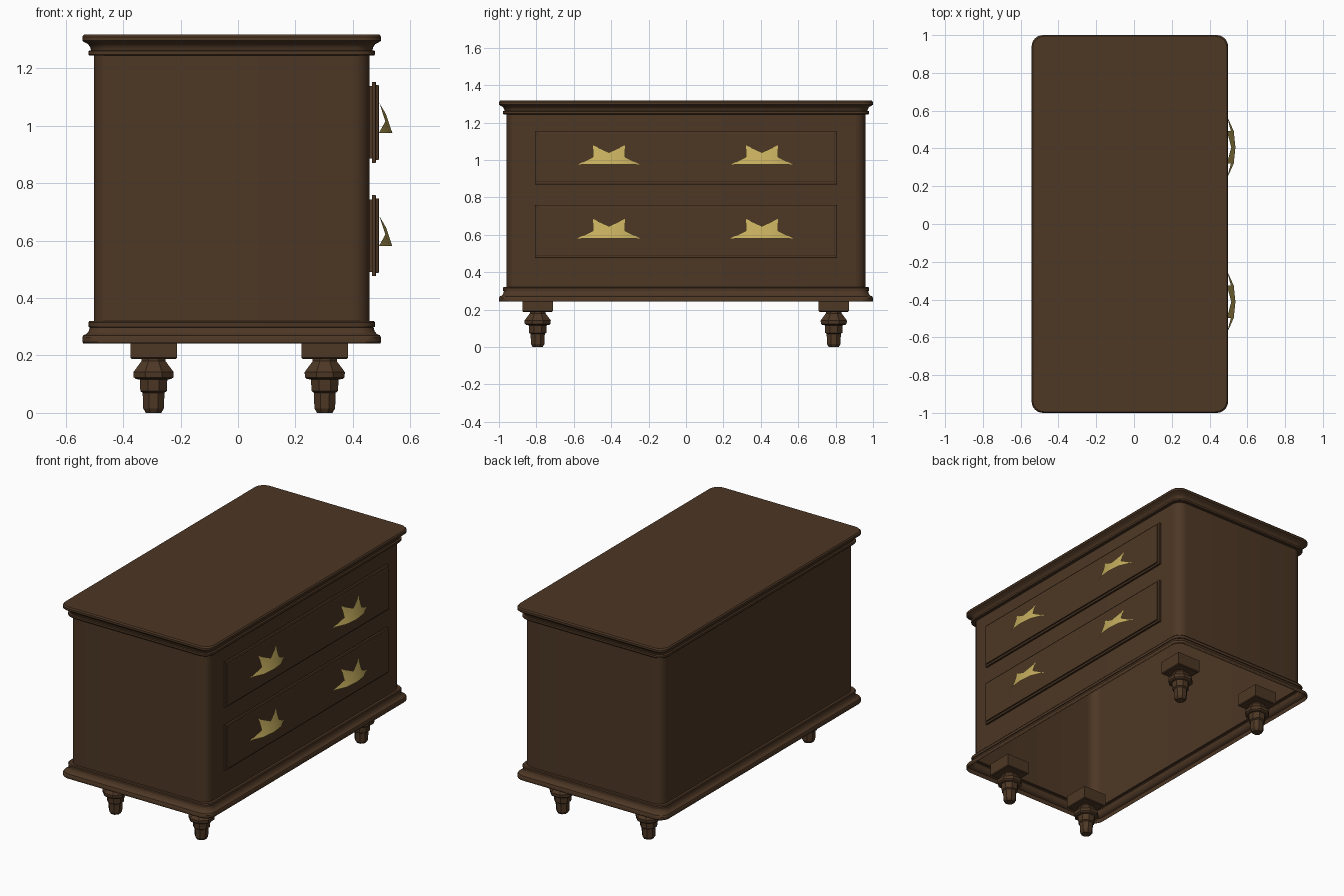
import bpy, bmesh, math
from mathutils import Vector

if "Cube" in bpy.data.objects:
    bpy.data.objects.remove(bpy.data.objects["Cube"])


def material(name, col):
    m = bpy.data.materials.new(name)
    m.diffuse_color = (*col, 1)
    m.use_nodes = True
    m.node_tree.nodes["Principled BSDF"].inputs["Base Color"].default_value = m.diffuse_color
    return m


WOOD = material("dark wood", (0.074, 0.038, 0.018))
BRASS = material("brass", (0.56, 0.42, 0.11))


def finish(name, bm, mat, smooth=True):
    me = bpy.data.meshes.new(name)
    bmesh.ops.recalc_face_normals(bm, faces=bm.faces)
    bm.to_mesh(me)
    bm.free()
    me.materials.append(mat)
    ob = bpy.data.objects.new(name, me)
    bpy.context.collection.objects.link(ob)
    if smooth:
        bpy.ops.object.select_all(action='DESELECT')
        ob.select_set(True)
        bpy.context.view_layer.objects.active = ob
        bpy.ops.object.shade_smooth_by_angle(angle=math.radians(30))
    return ob


def loft(name, rings, mat, cap_start=True, cap_end=True, smooth=True):
    """Skin a list of equal-length closed point rings."""
    bm = bmesh.new()
    vs = [[bm.verts.new(p) for p in r] for r in rings]
    n = len(vs[0])
    for a, b in zip(vs, vs[1:]):
        for i in range(n):
            j = (i + 1) % n
            bm.faces.new((a[i], a[j], b[j], b[i]))
    if cap_start:
        bm.faces.new(vs[0])
    if cap_end:
        bm.faces.new(vs[-1])
    return finish(name, bm, mat, smooth)


def rounded_rect(inset, z, cx=-0.022, hx=0.52, hy=1.0, r=0.06, seg=6):
    pts = []
    hx, hy = hx - inset, hy - inset
    for k, (sx, sy) in enumerate(((1, 1), (-1, 1), (-1, -1), (1, -1))):
        for i in range(seg + 1):
            a = math.pi / 2 * (k + i / seg)
            pts.append((cx + sx * (hx - r) + r * math.cos(a),
                        sy * (hy - r) + r * math.sin(a), z))
    return pts


# Carcass: open underneath, flared plinth, plain sides, moulded top
carcass = [(0.003, 0.242), (0, 0.247), (0, 0.262), (0.004, 0.27), (0.015, 0.275),
           (0.023, 0.285), (0.026, 0.298), (0.022, 0.299), (0.021, 0.315),
           (0.025, 0.32), (0.04, 0.32), (0.04, 1.244), (0.024, 1.244),
           (0.021, 1.248), (0.021, 1.26), (0.03, 1.262), (0.028, 1.272),
           (0.02, 1.284), (0.006, 1.291), (0, 1.296), (0, 1.309), (0.006, 1.317)]
loft("carcass", [rounded_rect(i, z) for i, z in carcass], WOOD, cap_start=False)


# Drawer fronts: stepped panels on the +x side
def drawer(name, z):
    steps = [(0.0, 0.455), (0.015, 0.455), (0.015, 0.466), (0, 0.467), (0, 0.479),
             (0.004, 0.481), (0.011, 0.481), (0.011, 0.489), (0.014, 0.491)][1:]
    rings = [[(x, sy * (0.806 - i), z + sz * (0.141 - i))
              for sy, sz in ((-1, -1), (1, -1), (1, 1), (-1, 1))] for i, x in steps]
    loft(name, rings, WOOD, smooth=False)


# Pulls: thin bowed star-like shells
def pull(name, y, z):
    pts = [(0.491, -0.168, 0), (0.528, -0.086, 0), (0.537, 0, 0), (0.528, 0.086, 0),
           (0.491, 0.168, 0), (0.513, 0.086, 0.040), (0.492, 0.086, 0.104),
           (0.515, 0, 0.065), (0.492, -0.086, 0.104), (0.513, -0.086, 0.040)]
    faces = [(0, 1, 9), (1, 2, 7, 9), (9, 7, 8), (3, 4, 5), (2, 3, 5, 7), (7, 5, 6)]
    bm = bmesh.new()
    vs = [bm.verts.new(Vector((0, y, z)) + Vector(p)) for p in pts]
    for f in faces:
        bm.faces.new([vs[i] for i in f])
    finish(name, bm, BRASS, smooth=True)


for label, z in (("lower", 0.617), ("upper", 1.011)):
    drawer(label + "_drawer", z)
    for side, y in (("left", -0.412), ("right", 0.406)):
        pull(f"{label}_{side}_pull", y, z - 0.036)


# Feet: square pad with an eight-sided turned leg below
def foot(name, x, y):
    pad = [(0.076, 0.187), (0.081, 0.192), (0.081, 0.268)]
    loft(name + "_pad", [[(x + sx * h, y + sy * h, z)
         for sx, sy in ((-1, -1), (1, -1), (1, 1), (-1, 1))] for h, z in pad],
         WOOD, smooth=False)
    turned = [(0.042, 0.19), (0.042, 0.18), (0.07, 0.142), (0.069, 0.124), (0.062, 0.118),
              (0.048, 0.116), (0.046, 0.076), (0.038, 0.07), (0.036, 0.016), (0.027, 0.0)]
    c = math.cos(math.pi / 8)
    loft(name + "_leg", [[(x + r / c * math.cos(math.pi / 4 * (i + 0.5)),
                           y + r / c * math.sin(math.pi / 4 * (i + 0.5)), z)
                          for i in range(8)] for r, z in turned], WOOD, smooth=False)


for fx, x in (("back", -0.294), ("face", 0.302)):
    for fy, y in (("left", -0.793), ("right", 0.79)):
        foot(f"{fx}_{fy}_foot", x, y)
